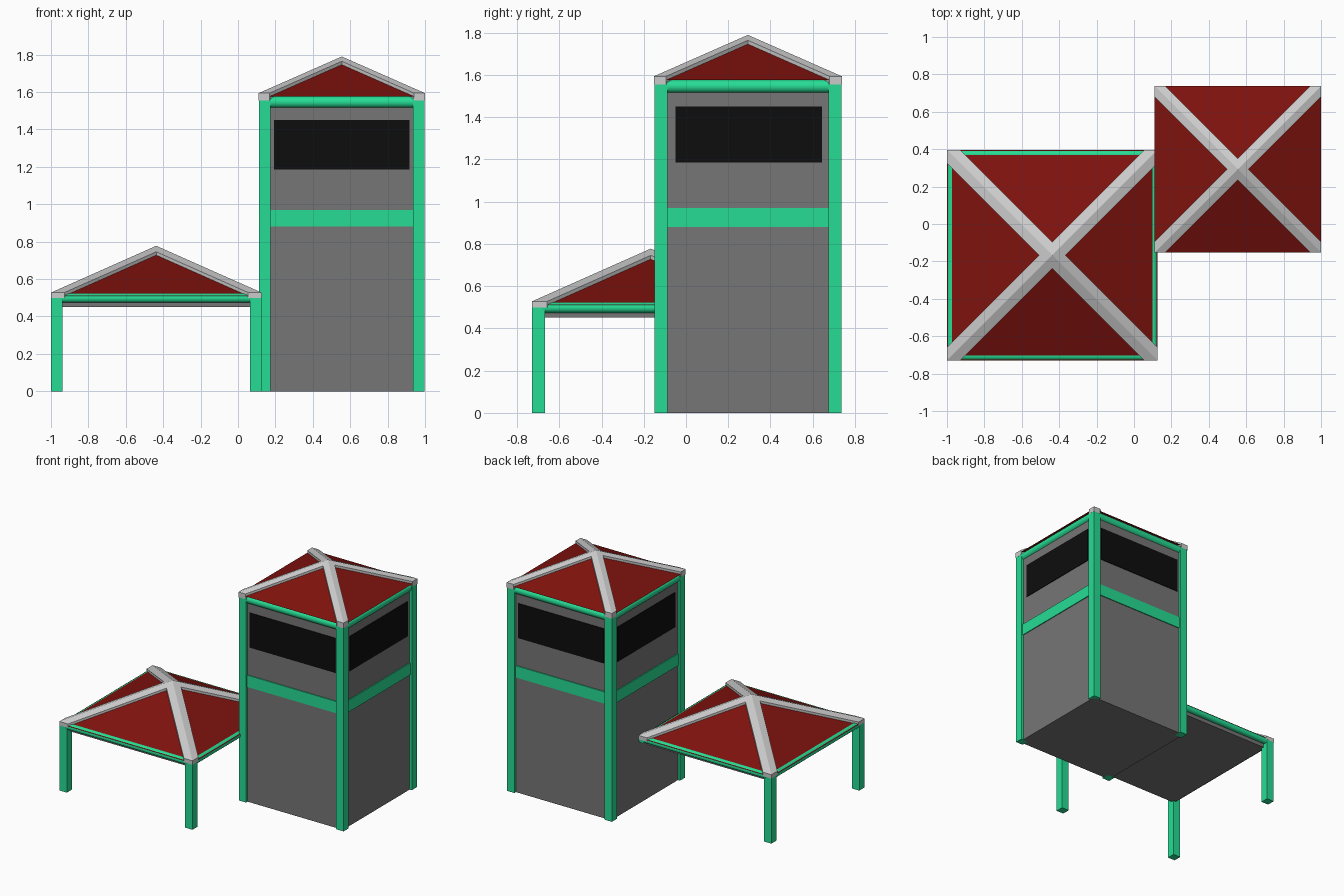
import bpy, bmesh
from math import pi
from mathutils import Matrix, Vector

if "Cube" in bpy.data.objects:
    bpy.data.objects.remove(bpy.data.objects["Cube"])


def material(name, rgb):
    m = bpy.data.materials.new(name)
    m.diffuse_color = (*rgb, 1)
    m.use_nodes = True
    m.node_tree.nodes["Principled BSDF"].inputs["Base Color"].default_value = m.diffuse_color
    return m


GREEN = material("green_paint", (0.02, 0.72, 0.30))
RED = material("red_roofing", (0.21, 0.006, 0.004))
BLACK = material("dark_glass", (0.004, 0.004, 0.004))
WHITE = material("pale_trim", (0.52, 0.52, 0.51))
GREY = material("grey_wall", (0.18, 0.18, 0.18))


def finish(bm, name, mat):
    bmesh.ops.recalc_face_normals(bm, faces=bm.faces)
    me = bpy.data.meshes.new(name)
    bm.to_mesh(me)
    bm.free()
    me.materials.append(mat)
    ob = bpy.data.objects.new(name, me)
    bpy.context.collection.objects.link(ob)
    return ob


def box(name, x0, x1, y0, y1, z0, z1, mat):
    bm = bmesh.new()
    bmesh.ops.create_cube(bm, size=1)
    bmesh.ops.scale(bm, vec=(x1 - x0, y1 - y0, z1 - z0), verts=bm.verts)
    bmesh.ops.translate(bm, vec=((x0 + x1) / 2, (y0 + y1) / 2, (z0 + z1) / 2), verts=bm.verts)
    return finish(bm, name, mat)


def post(name, x, y, z1):
    box(name, x - 0.031, x + 0.031, y - 0.031, y + 0.031, 0, z1, GREEN)


def eave_beams(name, cx, cy, z, half, r):
    """Four round beams in a square under the eaves."""
    for k in range(4):
        bm = bmesh.new()
        bmesh.ops.create_cone(bm, cap_ends=True, segments=20, radius1=r, radius2=r, depth=2 * half)
        for f in bm.faces:
            f.smooth = len(f.verts) == 4
        for e in bm.edges:
            e.smooth = all(len(f.verts) == 4 for f in e.link_faces)
        m = (Matrix.Translation((cx, cy, z)) @ Matrix.Rotation(k * pi / 2, 4, 'Z')
             @ Matrix.Translation((0, r - half, 0)) @ Matrix.Rotation(pi / 2, 4, 'Y'))
        bm.transform(m)
        finish(bm, f"{name}_eave_beam_{k + 1}", GREEN)


def hip_roof(name, cx, cy, h, base, apex, d, lift=0.018, thick=0.04):
    """Red pyramid with raised hip strips along its diagonals."""
    bm = bmesh.new()
    corners = [bm.verts.new((cx + sx * h, cy + sy * h, base))
               for sx, sy in ((-1, -1), (1, -1), (1, 1), (-1, 1))]
    top = bm.verts.new((cx, cy, apex))
    bm.faces.new(corners)
    for k in range(4):
        bm.faces.new((corners[k], corners[(k + 1) % 4], top))
    finish(bm, name + "_roof", RED)

    bm = bmesh.new()
    slope = (apex - base) / h
    for k in range(4):
        rot = Matrix.Rotation(k * pi / 2, 4, 'Z')
        for s in (1, -1):
            pts = [(0, 0), (d, 0), (h, s * (h - d)), (h, s * h)]
            bm.faces.new([bm.verts.new(rot @ Vector((x, y, apex + lift - slope * x)))
                          for x, y in pts])
    bmesh.ops.remove_doubles(bm, verts=bm.verts, dist=1e-4)
    bmesh.ops.recalc_face_normals(bm, faces=bm.faces)
    ext = bmesh.ops.extrude_face_region(bm, geom=bm.faces[:], use_keep_orig=True)
    low = [g for g in ext["geom"] if isinstance(g, bmesh.types.BMVert)]
    bmesh.ops.translate(bm, vec=(0, 0, -thick), verts=low)
    bmesh.ops.translate(bm, vec=(cx, cy, 0), verts=bm.verts)
    finish(bm, name + "_hip_trim", WHITE)


# Tower: walls, band, windows, corner posts, roof
TX, TY = 0.555, 0.293
box("tower_walls", TX - 0.425, TX + 0.425, TY - 0.425, TY + 0.425, 0, 1.57, GREY)
box("tower_band", TX - 0.432, TX + 0.432, TY - 0.432, TY + 0.432, 0.88, 0.97, GREEN)
for side, s in (("left", -1), ("right", 1)):
    x, y = TX + s * 0.42, TY + s * 0.42
    box(f"tower_window_{side}", x - 0.01, x + 0.01, -0.05, 0.645, 1.185, 1.45, BLACK)
    fb = "front" if s < 0 else "back"
    box(f"tower_window_{fb}", 0.192, 0.917, y - 0.01, y + 0.01, 1.185, 1.45, BLACK)
    for t in (-1, 1):
        post(f"tower_{side}_post_{'front' if t < 0 else 'back'}",
             TX + s * 0.412, TY + t * 0.412, 1.57)
eave_beams("tower", TX, TY, 1.546, 0.443, 0.031)
hip_roof("tower", TX, TY, 0.445, 1.576, 1.772, 0.058)

# Shelter: three posts (the tower carries the fourth corner), ceiling, roof
SX, SY = -0.437, -0.167
for n, sx, sy in (("front_left", -1, -1), ("front_right", 1, -1), ("back_left", -1, 1)):
    post("shelter_post_" + n, SX + sx * 0.531, SY + sy * 0.531, 0.49)
box("shelter_ceiling", SX - 0.52, SX + 0.52, SY - 0.52, SY + 0.52, 0.452, 0.5, GREY)
eave_beams("shelter", SX, SY, 0.498, 0.562, 0.024)
hip_roof("shelter", SX, SY, 0.563, 0.51, 0.76, 0.072, thick=0.03)
